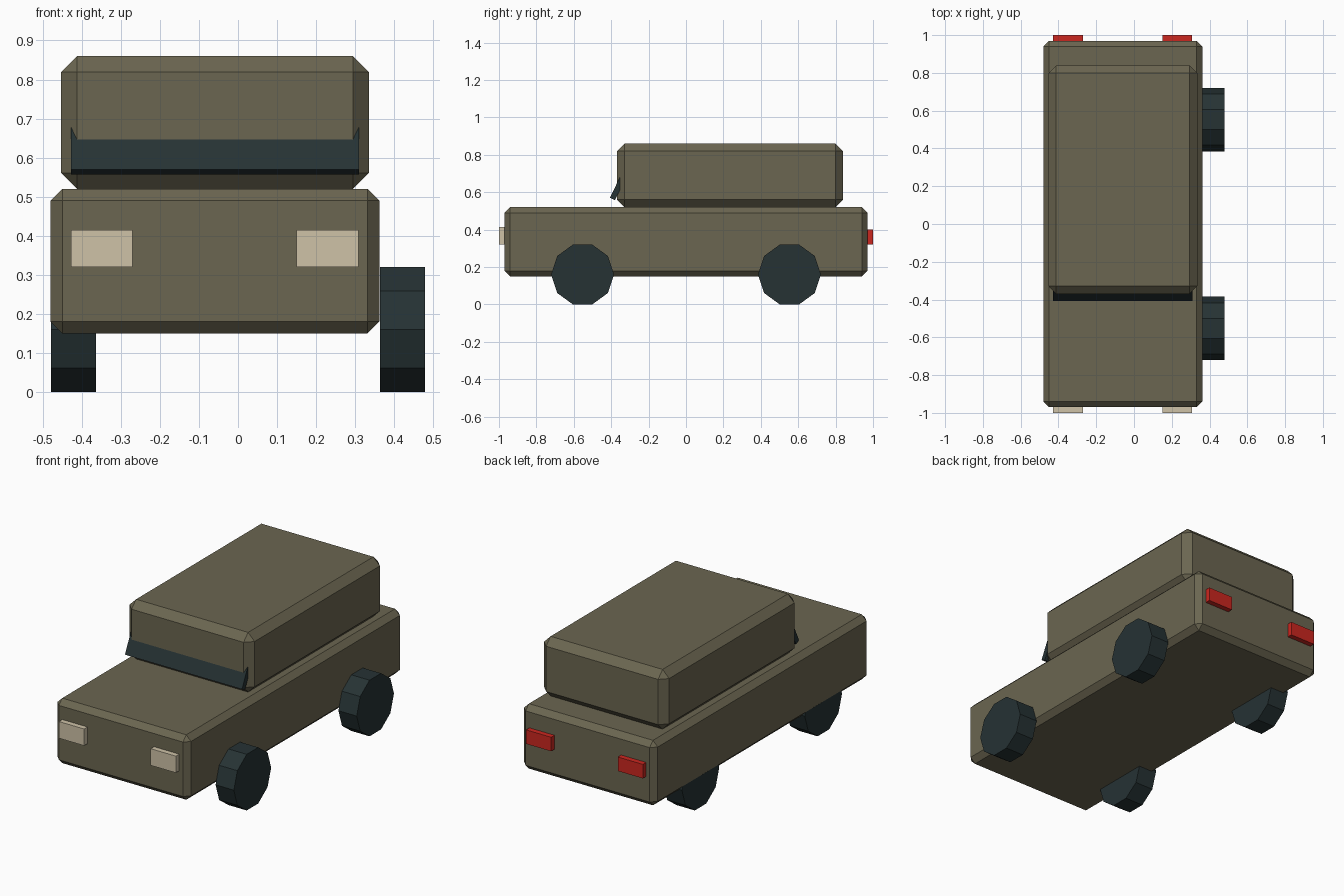
import bpy, bmesh, math
from mathutils import Matrix, Vector

if "Cube" in bpy.data.objects:
    bpy.data.objects.remove(bpy.data.objects["Cube"])


def material(name, rgb):
    m = bpy.data.materials.new(name)
    m.diffuse_color = (*rgb, 1)
    m.use_nodes = True
    m.node_tree.nodes["Principled BSDF"].inputs["Base Color"].default_value = m.diffuse_color
    return m


OLIVE = material("olive paint", (0.147, 0.133, 0.082))
DARK = material("dark slate", (0.019, 0.032, 0.034))
CREAM = material("cream lamp", (0.62, 0.54, 0.39))
RED = material("red lamp", (0.60, 0.020, 0.014))


def finish(bm, name, mat):
    me = bpy.data.meshes.new(name)
    bmesh.ops.recalc_face_normals(bm, faces=bm.faces)
    bm.to_mesh(me)
    bm.free()
    me.materials.append(mat)
    ob = bpy.data.objects.new(name, me)
    bpy.context.collection.objects.link(ob)
    return ob


def box(name, mat, lo, hi, chamfer=0):
    lo, hi = Vector(lo), Vector(hi)
    bm = bmesh.new()
    bmesh.ops.create_cube(bm, size=1, matrix=Matrix.Translation((lo + hi) / 2)
                          @ Matrix.Diagonal((*(hi - lo), 1)))
    if chamfer:
        bmesh.ops.bevel(bm, geom=bm.edges[:], offset=chamfer, segments=1,
                        affect='EDGES', profile=0.5)
    return finish(bm, name, mat)


# Chamfered body and cabin (both sit left of centre)
box("body", OLIVE, (-0.48, -0.97, 0.15), (0.362, 0.97, 0.52), 0.03)
box("cabin", OLIVE, (-0.453, -0.37, 0.52), (0.335, 0.84, 0.86), 0.041)

# Windscreen slab, leaning back into the cabin
glass = box("windscreen", DARK, (-0.428, 0, 0), (0.31, 0.03, 0.16))
glass.data.transform(Matrix.Translation((0, -0.407, 0.57))
                     @ Matrix.Rotation(math.radians(-26), 4, 'X'))

# Lamps
for side, x in (("left", -0.428), ("right", 0.15)):
    box(side + "_headlight", CREAM, (x, -1.0, 0.32), (x + 0.158, -0.96, 0.415))
    box(side + "_tail_light", RED, (x, 0.96, 0.32), (x + 0.158, 1.0, 0.40))

# Ten-sided wheels; the left pair is sunk flush into the body
for side, x in (("left", -0.4215), ("right", 0.421)):
    for end, y in (("front", -0.553), ("rear", 0.553)):
        bm = bmesh.new()
        bmesh.ops.create_cone(bm, cap_ends=True, segments=10, radius1=0.168,
                              radius2=0.168, depth=0.115,
                              matrix=Matrix.Translation((x, y, 0.16))
                              @ Matrix.Rotation(math.pi / 2, 4, 'Y'))
        finish(bm, f"{end}_{side}_wheel", DARK)
